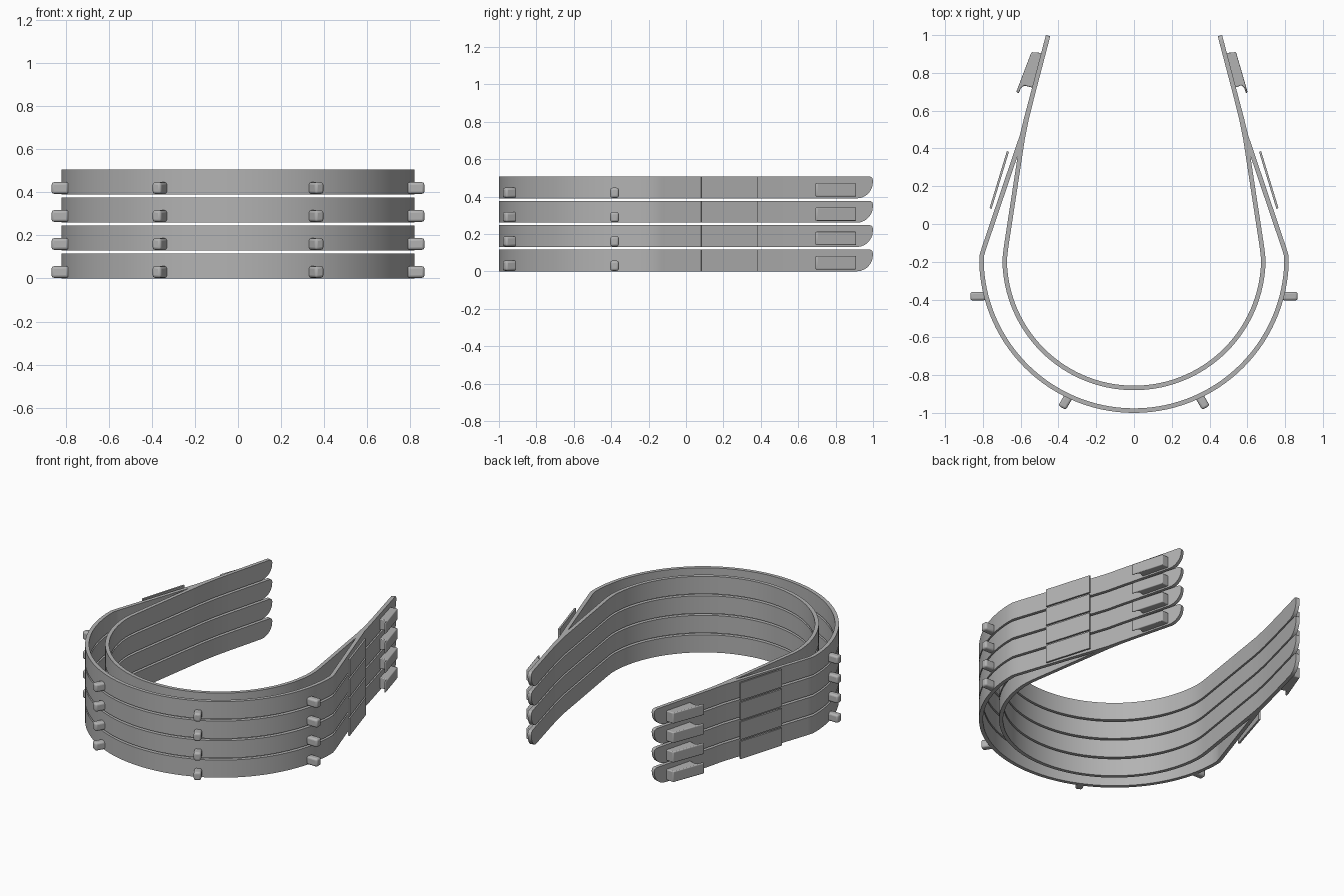
import bpy, bmesh, math
from mathutils import Vector, Matrix

cube = bpy.data.objects.get("Cube")
if cube:
    bpy.data.objects.remove(cube, do_unlink=True)

grey = bpy.data.materials.new("mid grey")
grey.use_nodes = True
grey.diffuse_color = (0.45, 0.45, 0.45, 1)
grey.node_tree.nodes["Principled BSDF"].inputs["Base Color"].default_value = (0.45, 0.45, 0.45, 1)

HEIGHT, PITCH, THICK = 0.117, 0.13, 0.024


def finish(bm, name, bevel=0):
    bmesh.ops.recalc_face_normals(bm, faces=bm.faces)
    mesh = bpy.data.meshes.new(name)
    bm.to_mesh(mesh)
    bm.free()
    mesh.materials.append(grey)
    obj = bpy.data.objects.new(name, mesh)
    bpy.context.collection.objects.link(obj)
    if bevel:
        mod = obj.modifiers.new("soft edges", "BEVEL")
        mod.width, mod.segments = bevel, 3
    bpy.ops.object.select_all(action="DESELECT")
    obj.select_set(True)
    bpy.context.view_layer.objects.active = obj
    bpy.ops.object.shade_smooth_by_angle(angle=math.radians(30))


def corner(radius, d):
    """Height lost to a rounded corner at distance d from the strip's end."""
    if d >= radius:
        return 0
    return radius - math.sqrt(radius ** 2 - (radius - d) ** 2)


def strip(name, radius, cy, arm, base, rounded):
    """Upright horseshoe strip: arc at the front, an arm on each side."""
    half = [Vector((radius * math.sin(a), cy - radius * math.cos(a)))
            for a in (math.radians(3 * i) for i in range(30))]
    half += [Vector(p) for p in arm]
    if rounded:  # extra stations round the tip
        end = half.pop()
        back = (half[-1] - end).normalized()
        half += [end + back * d for d in (0.09, 0.07, 0.05, 0.035, 0.02, 0.01, 0.004, 0)]
    path = [Vector((-p.x, p.y)) for p in reversed(half[1:])] + half
    tips = (path[0], path[-1])
    bm = bmesh.new()
    rings = []
    for i, p in enumerate(path):
        t = (path[min(i + 1, len(path) - 1)] - path[max(i - 1, 0)]).normalized()
        n = Vector((t.y, -t.x)) * THICK / 2
        d = min((p - tip).length for tip in tips)
        low = base + (corner(0.09, d) if rounded else 0)
        high = base + HEIGHT - (corner(0.02, d) if rounded else 0)
        rings.append([bm.verts.new((p.x + s * n.x, p.y + s * n.y, z))
                      for s, z in ((1, low), (1, high), (-1, high), (-1, low))])
    for a, b in zip(rings, rings[1:]):
        for k in range(4):
            bm.faces.new((a[k], a[(k + 1) % 4], b[(k + 1) % 4], b[k]))
    bm.faces.new(rings[0])
    bm.faces.new(rings[-1])
    finish(bm, name)


def prism(name, outline, low, high, bevel=0):
    bm = bmesh.new()
    face = bm.faces.new([bm.verts.new((x, y, low)) for x, y in outline])
    new = bmesh.ops.extrude_face_region(bm, geom=[face])["geom"]
    verts = [v for v in new if isinstance(v, bmesh.types.BMVert)]
    bmesh.ops.translate(bm, verts=verts, vec=(0, 0, high - low))
    finish(bm, name, bevel)


def knob(name, x, y, angle, z):
    bm = bmesh.new()
    turn = Matrix.Translation((x, y, z)) @ Matrix.Rotation(angle, 4, "Z")
    bmesh.ops.create_cube(bm, size=1, matrix=turn @ Matrix.Diagonal((0.08, 0.046, 0.054, 1)))
    finish(bm, name, 0.012)


outer_arm = [(0.807, -0.17), (0.795, -0.13), (0.592, 0.47), (0.57, 0.56),
             (0.546, 0.65), (0.455, 0.997)]
inner_arm = [(0.683, -0.17), (0.677, -0.12), (0.59, 0.45), (0.568, 0.56), (0.543, 0.66)]
plate = [(0.673, 0.386), (0.765, 0.084), (0.754, 0.08), (0.662, 0.382)]
clips = {1: [(0.54, 0.91), (0.601, 0.7), (0.594, 0.69), (0.583, 0.722), (0.57, 0.735),
             (0.53, 0.72), (0.485, 0.905)],
         -1: [(0.543, 0.91), (0.623, 0.7), (0.612, 0.69), (0.597, 0.722), (0.58, 0.733),
              (0.53, 0.72), (0.485, 0.905)]}

# Four identical tiers
for tier in range(4):
    z = tier * PITCH
    strip("outer_band", 0.808, -0.18, outer_arm, z, True)
    strip("inner_band", 0.685, -0.183, inner_arm, z, False)
    for side, label in ((1, "left"), (-1, "right")):
        prism(label + "_plate", [(side * x, y) for x, y in plate], z, z + HEIGHT)
        prism(label + "_clip", [(side * x, y) for x, y in clips[side]], z + 0.01, z + 0.082, 0.006)
        knob(label + "_side_knob", side * 0.826, -0.382, 0, z + 0.03)
        knob(label + "_front_knob", side * 0.361, -0.938, -side * math.radians(60) + (math.pi if side < 0 else 0), z + 0.03)
